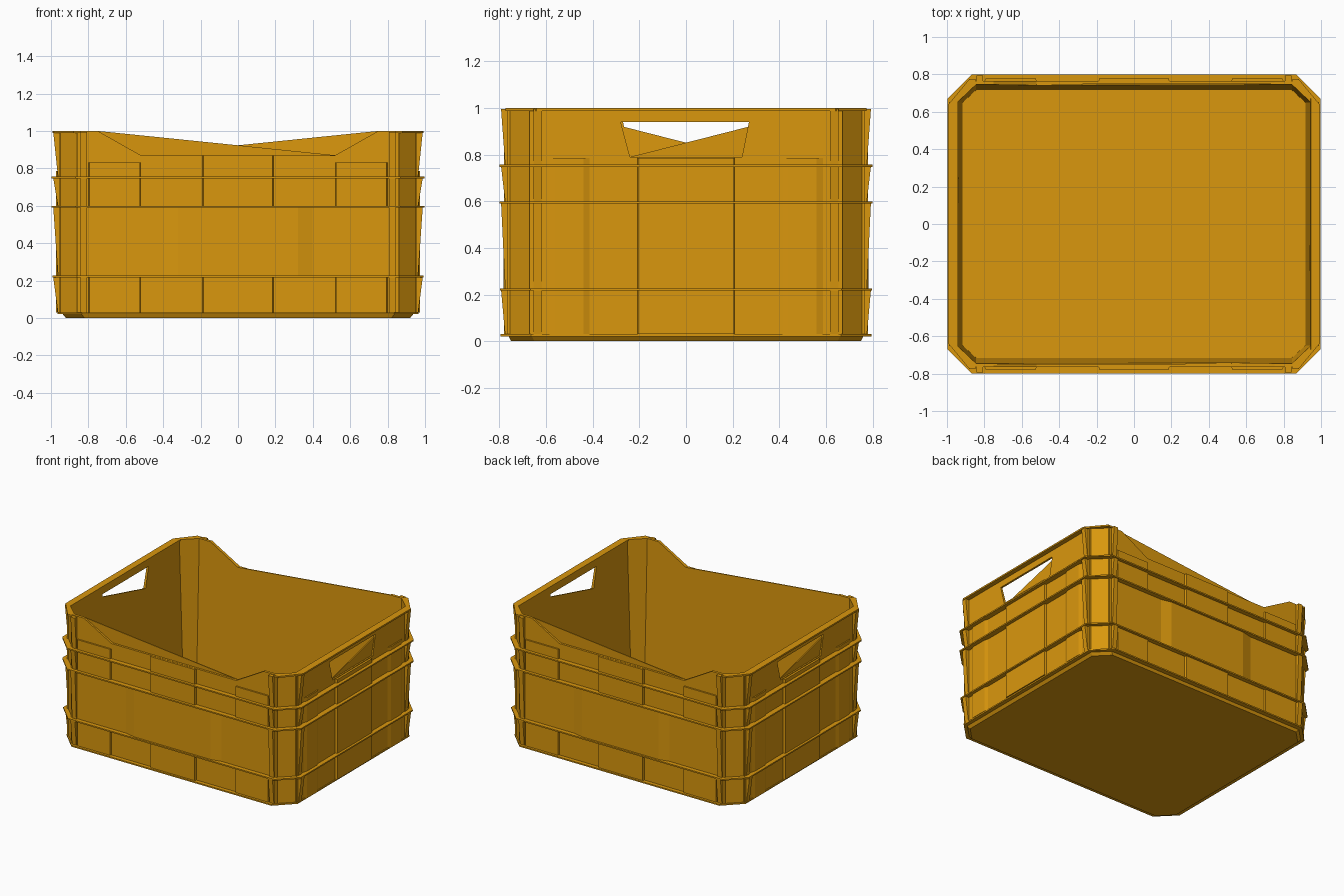
import bpy
import bmesh

cube = bpy.data.objects.get("Cube")
if cube:
    bpy.data.objects.remove(cube)

COLOUR = (0.70, 0.31, 0.004, 1)
mat = bpy.data.materials.new("amber plastic")
mat.use_nodes = True
mat.diffuse_color = COLOUR
bsdf = next(n for n in mat.node_tree.nodes if n.type == 'BSDF_PRINCIPLED')
bsdf.inputs["Base Color"].default_value = COLOUR
bsdf.inputs["Roughness"].default_value = 0.6

LEAN = 0.03                       # outward lean of the inner faces
LEVELS = [0.02, 0.22, 0.595, 0.75, 0.995]


def finish(name, bm):
    bmesh.ops.recalc_face_normals(bm, faces=bm.faces)
    mesh = bpy.data.meshes.new(name)
    bm.to_mesh(mesh)
    bm.free()
    mesh.materials.append(mat)
    obj = bpy.data.objects.new(name, mesh)
    bpy.context.collection.objects.link(obj)


def loft(bm, a, b):
    """Closed solid between two matching outlines."""
    va, vb = [bm.verts.new(p) for p in a], [bm.verts.new(p) for p in b]
    bm.faces.new(va)
    bm.faces.new(vb)
    for i in range(len(va)):
        j = (i + 1) % len(va)
        bm.faces.new((va[i], va[j], vb[j], vb[i]))


def place(side, u, d, z):
    """Wall coordinates: along, outward, up."""
    return {"front": (u, -d, z), "back": (-u, d, z),
            "left": (d, u, z), "right": (-d, -u, z)}[side]


def slab(bm, side, outline, inner, outer):
    loft(bm, [place(side, u, inner(z), z) for u, z in outline],
         [place(side, u, outer(z), z) for u, z in outline])


def rect(u0, u1, z0, z1):
    return [(u0, z0), (u1, z0), (u1, z1), (u0, z1)]


def octagon(x, y, c):
    return [(x - c, y), (-x + c, y), (-x, y - c), (-x, -y + c),
            (-x + c, -y), (x - c, -y), (x, -y + c), (x, y - c)]


def at(plan, z):
    return [(x, y, z) for x, y in plan]


def pad(bm, side, u0, u1, z0, z1, base, lift, edge=0.02):
    """Raised wall panel with sloping ends."""
    loft(bm, [place(side, u, base - 0.005, z) for u, z in rect(u0, u1, z0, z1)],
         [place(side, u, base + lift, z) for u, z in rect(u0 + edge, u1 - edge, z0, z1)])


def posts(bm, side, centre, base, low, high):
    """Ribs that flare outward in each band."""
    for z0, z1 in zip(LEVELS, LEVELS[1:]):
        for s in (-1, 1):
            outer = lambda z: low + (high - low) * (z - z0) / (z1 - z0)
            slab(bm, side, rect(s * centre - 0.018, s * centre + 0.018, z0, z1),
                 lambda z: base, outer)


# Long walls with a dipped rim and a thin inner sheet
for side in ("front", "back"):
    inner = lambda z: 0.715 + LEAN * z
    base = 0.765
    bm = bmesh.new()
    slab(bm, side, [(-0.86, 0.02), (0.86, 0.02), (0.86, 1), (0.75, 1), (0.52, 0.87),
                    (-0.52, 0.87), (-0.75, 1), (-0.86, 1)], inner, lambda z: base)
    slab(bm, side, [(-0.52, 0.87), (0.52, 0.87), (-0.75, 1)],
         inner, lambda z: inner(z) + 0.008)
    finish(side + "_wall", bm)

    bm = bmesh.new()
    pad(bm, side, -0.42, 0.42, 0.22, 0.595, base, 0.018, 0.1)
    for z0, z1 in ((0.03, 0.22), (0.595, 0.75), (0.75, 0.868)):
        pad(bm, side, -0.19, 0.19, z0, z1, base, 0.015, 0.005)
        for s in (-1, 1):
            pad(bm, side, s * 0.66 - 0.14, s * 0.66 + 0.14, z0, min(z1, 0.83), base, 0.012, 0.005)
    finish(side + "_panels", bm)

    bm = bmesh.new()
    posts(bm, side, 0.825, base - 0.01, 0.775, 0.793)
    finish(side + "_posts", bm)

# Short walls with a hand opening partly closed by an inner sheet
for side in ("left", "right"):
    inner = lambda z: 0.915 + LEAN * z
    base = 0.958
    bm = bmesh.new()
    for outline in (rect(-0.67, 0.67, 0.02, 0.79),
                    rect(-0.67, 0.67, 0.94, 1),
                    [(-0.67, 0.79), (-0.24, 0.79), (-0.28, 0.94), (-0.67, 0.94)],
                    [(0.24, 0.79), (0.67, 0.79), (0.67, 0.94), (0.27, 0.94)]):
        slab(bm, side, outline, inner, lambda z: base)
    slab(bm, side, [(-0.24, 0.79), (0.24, 0.79), (0.27, 0.92)],
         inner, lambda z: inner(z) + 0.008)
    finish(side + "_wall", bm)

    bm = bmesh.new()
    for z0, z1 in ((0.03, 0.22), (0.22, 0.595), (0.595, 0.75), (0.75, 0.785)):
        pad(bm, side, -0.21, 0.21, z0, z1, base, 0.016, 0.005)
        for s in (-1, 1):
            pad(bm, side, s * 0.5 - 0.1, s * 0.5 + 0.1, z0, z1, base, 0.01, 0.04)
    finish(side + "_panels", bm)

    bm = bmesh.new()
    posts(bm, side, 0.635, base - 0.01, 0.962, 0.988)
    finish(side + "_posts", bm)

    # Flat lip along the top of each short wall
    bm = bmesh.new()
    sign = 1 if side == "left" else -1
    lip = [(0.94, -0.66), (0.992, -0.64), (0.992, 0.64), (0.88, 0.775), (0.84, 0.775),
           (0.94, 0.66)]
    lip = [(0.84, -0.775), (0.88, -0.775)] + lip[1:5] + [lip[5], lip[0]]
    loft(bm, at([(sign * x, sign * y) for x, y in lip], 0.988),
         at([(sign * x, sign * y) for x, y in lip], 1.0))
    finish(side + "_rim", bm)

# Chamfered corner columns
bm = bmesh.new()
for sx in (-1, 1):
    for sy in (-1, 1):
        rings = []
        for z in (0.02, 1.0):
            t = LEAN * z
            plan = [(0.845, 0.715 + t), (0.915 + t, 0.65), (0.958, 0.66), (0.85, 0.765)]
            rings.append(at([(sx * x, sy * y) for x, y in plan], z))
        loft(bm, *rings)
finish("corner_columns", bm)

# Thin horizontal ribs running round the crate
for label, z, x, y in (("bottom", 0.02, 0.965, 0.795), ("lower", 0.217, 0.992, 0.797),
                       ("middle", 0.59, 0.998, 0.8), ("upper", 0.747, 0.998, 0.8)):
    bm = bmesh.new()
    out, inn = octagon(x, y, 0.13), octagon(0.95, 0.755, 0.105)
    loops = [[bm.verts.new(p) for p in at(plan, h)]
             for plan, h in ((out, z), (out, z + 0.01), (inn, z + 0.01), (inn, z))]
    for a, b in zip(loops, loops[1:] + loops[:1]):
        for i in range(8):
            j = (i + 1) % 8
            bm.faces.new((a[i], a[j], b[j], b[i]))
    finish(label + "_rib", bm)

# Floor
bm = bmesh.new()
loft(bm, at(octagon(0.92, 0.75, 0.1), 0.0), at(octagon(0.945, 0.765, 0.1), 0.03))
finish("floor", bm)
